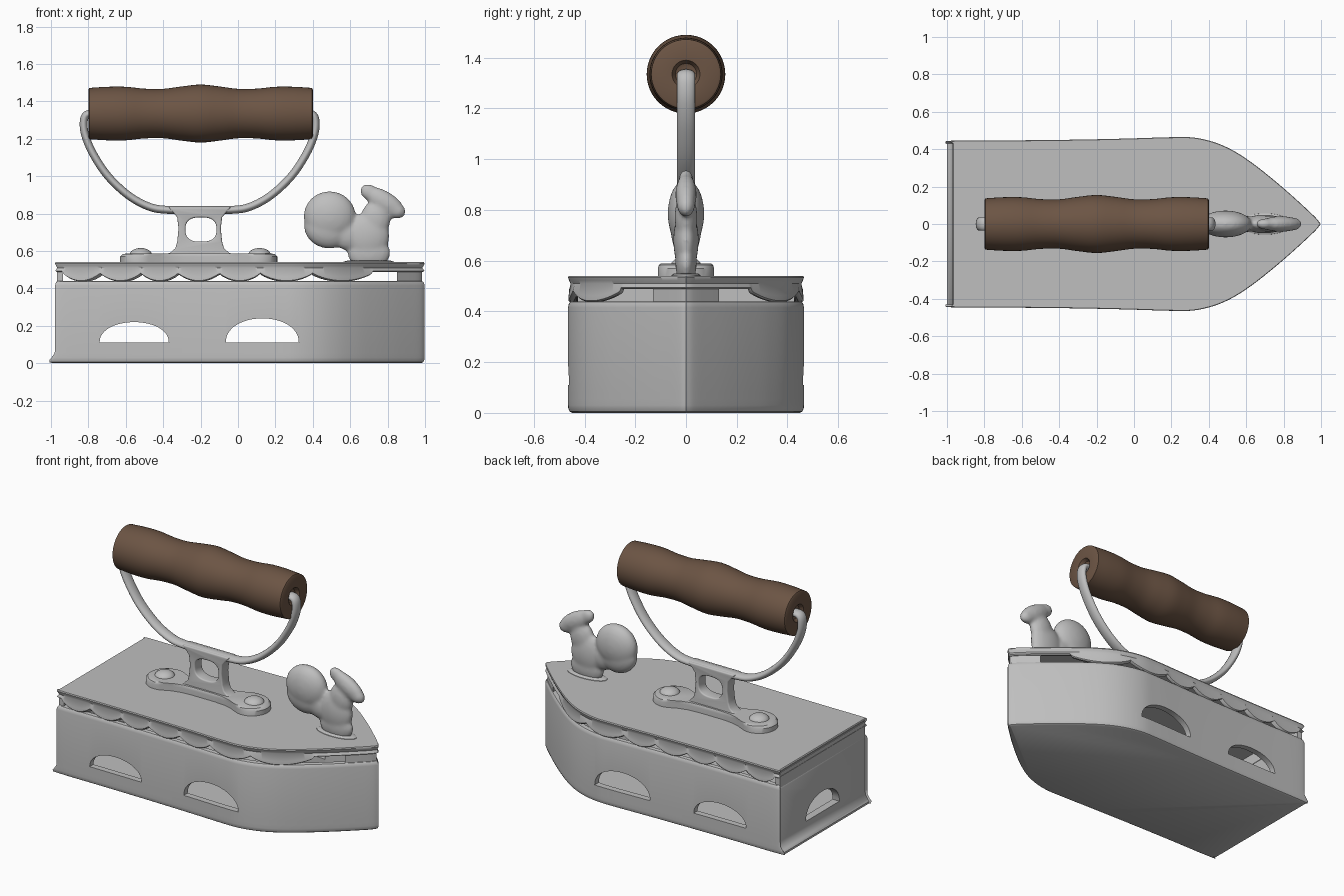
import bpy, bmesh, math
from mathutils import Vector

if "Cube" in bpy.data.objects:
    bpy.data.objects.remove(bpy.data.objects["Cube"])


def material(name, col):
    m = bpy.data.materials.new(name)
    m.diffuse_color = (*col, 1)
    m.use_nodes = True
    m.node_tree.nodes["Principled BSDF"].inputs["Base Color"].default_value = m.diffuse_color
    return m


METAL = material("grey_metal", (0.52, 0.52, 0.52))
WOOD = material("brown_wood", (0.15, 0.09, 0.058))


def finish(ob, mat=METAL, angle=35):
    bpy.ops.object.select_all(action='DESELECT')
    bpy.context.view_layer.objects.active = ob
    ob.select_set(True)
    for m in list(ob.modifiers):
        bpy.ops.object.modifier_apply(modifier=m.name)
    ob.data.materials.clear()
    ob.data.materials.append(mat)
    bpy.ops.object.shade_smooth_by_angle(angle=math.radians(angle))
    return ob


def loft(name, loops):
    """Closed solid skinned through equal-length rings, capped at both ends."""
    bm = bmesh.new()
    rings = [[bm.verts.new(p) for p in lp] for lp in loops]
    n = len(rings[0])
    for a, b in zip(rings, rings[1:]):
        for i in range(n):
            j = (i + 1) % n
            bm.faces.new((a[i], a[j], b[j], b[i]))
    bm.faces.new(rings[0])
    bm.faces.new(rings[-1])
    bmesh.ops.recalc_face_normals(bm, faces=bm.faces)
    me = bpy.data.meshes.new(name)
    bm.to_mesh(me)
    bm.free()
    ob = bpy.data.objects.new(name, me)
    bpy.context.collection.objects.link(ob)
    return ob


def spline(pts, n):
    """Catmull-Rom through the points."""
    P = [Vector(p) for p in pts]
    P = [2 * P[0] - P[1]] + P + [2 * P[-1] - P[-2]]
    out = []
    for i in range(1, len(P) - 2):
        a, b, c, d = P[i - 1:i + 3]
        for k in range(n):
            t = k / n
            out.append(0.5 * (2 * b + (c - a) * t + (2 * a - 5 * b + 4 * c - d) * t * t
                              + (3 * b - a - 3 * c + d) * t ** 3))
    return out + [P[-2]]


def cut(ob, cutter):
    m = ob.modifiers.new("cut", 'BOOLEAN')
    m.operation, m.solver, m.object = 'DIFFERENCE', 'EXACT', cutter
    bpy.context.view_layer.objects.active = ob
    bpy.ops.object.modifier_apply(modifier=m.name)
    bpy.data.objects.remove(cutter)


# Boat-shaped plan outline, half then mirrored
half = spline([(-.97, -.43), (-.955, -.446), (-.7, -.447), (-.45, -.449), (-.2, -.453), (0, -.458),
               (.2, -.464), (.32, -.462), (.43, -.437), (.53, -.393), (.63, -.328), (.73, -.25),
               (.83, -.165), (.92, -.083), (.975, -.03), (.998, 0)], 14)
outline = half + [Vector((p.x, -p.y)) for p in reversed(half[:-1])]


def ring(z, inset=0.0, flare=0.0):
    out = []
    for p in outline:
        f = flare * min(1, max(0, (-p.x - .95) / .02))
        zz = z(p.x) if callable(z) else z
        out.append((p.x * (1 - inset * 1.25) - f, p.y * (1 - inset * 2.15), zz))
    return out


# Hollow body with flared back foot
body = loft("body", [
    ring(0, .016, .03), ring(.006, .006, .038), ring(.018, .001, .031), ring(.03, 0, .018),
    ring(.055, 0, .002), ring(.08), ring(.415), ring(.43, .003), ring(.438, .009),
    ring(.44, .016), ring(.44, .034), ring(.43, .04), ring(.03, .04)])


def arch(lo, hi, top, along_x):
    c, r = (lo + hi) / 2, (hi - lo) / 2
    pts = [(c + r * math.cos(math.pi * k / 24), .11 + (top - .11) * math.sin(math.pi * k / 24) ** .9)
           for k in range(25)]
    if along_x:
        return loft("cutter", [[(u, y, z) for u, z in pts] for y in (-.7, .7)])
    return loft("cutter", [[(x, u, z) for u, z in pts] for x in (-1.2, -.8)])


# Draught openings: two through both sides, one at the back
for args in ((-.74, -.37, .22, True), (-.065, .325, .24, True), (-.17, .17, .24, False)):
    cut(body, arch(*args))
finish(body)

# Raised back wall and nose post closing the gap below the lid
back = loft("back_wall", [[(x, y, z) for x, y in ((-.968, -.43), (-.935, -.43), (-.935, .43), (-.968, .43))]
                          for z in (.4, .52)])
finish(back)
nose = [p for p in ring(0, .012) if p[0] > .845]
finish(loft("nose_post", [[(x, y, z) for x, y, _ in nose] for z in (.42, .52)]))

# Lid with scalloped skirt
EDGES = [-.94, -.74, -.52, -.32, -.1, .12, .4, .72]


def hem(x):
    for a, b in zip(EDGES, EDGES[1:]):
        if a <= x < b:
            return .478 - .042 * math.sin(math.pi * (x - a) / (b - a)) ** .75
    return .488


def mid_hem(x):
    return hem(x) * .65 + .51 * .35


lid = loft("lid", [ring(.54, .012), ring(.54, .003), ring(.533, 0), ring(.522, .004), ring(.51, .01),
                   ring(mid_hem, .002), ring(lambda x: hem(x) + .006, .001), ring(hem, .008),
                   ring(hem, .022), ring(.515, .028)])
finish(lid, angle=40)

# Dog-bone mounting plate
CX = -.21
quarter = [(.31 + .11 * math.cos(a), .11 * math.sin(a)) for a in [math.radians(8 * k) for k in range(15)]]
quarter += [(.21, .075), (.15, .06), (.08, .055)]
right = [(x, -y) for x, y in reversed(quarter)] + quarter[1:]
bone = right + [(-x, -y) for x, y in right]
finish(loft("mounting_plate", [[(CX + x * s, y * s, z) for x, y in bone]
                               for z, s in ((.53, 1), (.57, 1), (.583, .97), (.588, .91))]))

# Rivets
for i, x in enumerate((-.52, .115)):
    bpy.ops.mesh.primitive_uv_sphere_add(segments=32, ring_count=16, location=(x, 0, .58))
    ob = bpy.context.object
    ob.name = f"rivet_{i + 1}"
    ob.scale = (.06, .06, .036)
    finish(ob)

# Handle bracket with an oval eye
side = [(.2, .575), (.155, .592), (.13, .615), (.12, .65), (.113, .72), (.12, .78), (.145, .81), (.17, .835)]
prof = [(-.205 + x, z) for x, z in side] + [(-.205 - x, z) for x, z in reversed(side)]
bracket = loft("handle_bracket", [[(x, y, z) for x, z in prof] for y in (-.038, .038)])
eye = []
for k in range(40):
    c, s = math.cos(math.tau * k / 40), math.sin(math.tau * k / 40)
    eye.append((-.198 + .083 * math.copysign(abs(c) ** .75, c), .715 + .065 * math.copysign(abs(s) ** .75, s)))
cut(bracket, loft("cutter", [[(x, y, z) for x, z in eye] for y in (-.2, .2)]))
bv = bracket.modifiers.new("bevel", 'BEVEL')
bv.width, bv.segments, bv.limit_method, bv.angle_limit = .01, 3, 'ANGLE', math.radians(50)
finish(bracket)

# Bent handle strap, elliptical section swept along a path
arm = [(-.56, 1.335), (-.605, 1.328), (-.62, 1.29), (-.612, 1.22), (-.57, 1.12), (-.49, 1.0),
       (-.38, .897), (-.27, .837), (-.17, .82), (0, .82)]
path = spline(arm + [(-x, z) for x, z in reversed(arm[:-1])], 8)
loops = []
for i, p in enumerate(path):
    t = (path[min(i + 1, len(path) - 1)] - path[max(i - 1, 0)]).normalized()
    loops.append([(-.205 + p.x - t.y * .021 * math.cos(a), .036 * math.sin(a), p.y + t.x * .021 * math.cos(a))
                  for a in [math.tau * k / 20 for k in range(20)]])
finish(loft("handle_strap", loops))

# Turned wooden grip with small end recesses
wave = spline([(-.795, .137), (-.7, .143), (-.6, .143), (-.5, .133), (-.4, .132), (-.3, .145), (-.2, .155),
               (-.1, .145), (0, .132), (.1, .133), (.2, .143), (.3, .143), (.395, .137)], 4)
turn = [(-.77, .03), (-.775, .042), (-.797, .055), (-.8, .128)] + [tuple(p) for p in wave] \
    + [(.4, .128), (.397, .055), (.375, .042), (.37, .03)]
finish(loft("wooden_grip", [[(x, r * math.cos(a), 1.335 + r * math.sin(a))
                             for a in [math.tau * k / 48 for k in range(48)]] for x, r in turn]), WOOD)

# Squirrel-shaped lid knob: blended ellipsoids (x, z, rx, ry, rz, tilt)
blobs = [(.49, .785, .14, .072, .135, 0), (.475, .72, .125, .06, .105, 20), (.575, .69, .1, .045, .08, 35),
         (.695, .68, .115, .05, .13, 0), (.735, .77, .08, .045, .1, 0),
         (.70, .59, .115, .042, .09, 0), (.785, .86, .125, .042, .058, 33),
         (.70, .915, .05, .03, .042, 33), (.84, .82, .06, .036, .045, 25)]
parts = []
for x, z, rx, ry, rz, tilt in blobs:
    bpy.ops.mesh.primitive_uv_sphere_add(segments=32, ring_count=20, location=(x, 0, z),
                                         rotation=(0, math.radians(tilt), 0))
    bpy.context.object.scale = (rx, ry, rz)
    parts.append(bpy.context.object)
for p in parts:
    p.select_set(True)
bpy.ops.object.join()
knob = bpy.context.object
knob.name = "animal_knob"
bpy.ops.object.transform_apply(location=True, rotation=True, scale=True)
rm = knob.modifiers.new("remesh", 'REMESH')
rm.mode, rm.voxel_size = 'VOXEL', .01
sm = knob.modifiers.new("smooth", 'SMOOTH')
sm.factor, sm.iterations = .5, 10
finish(knob, angle=80)

# Low oval foot under the knob
finish(loft("knob_foot", [[(.7 + rx * math.cos(a), rx * .42 * math.sin(a), z)
                           for a in [math.tau * k / 40 for k in range(40)]]
                          for z, rx in ((.53, .14), (.543, .135), (.55, .11))]))
